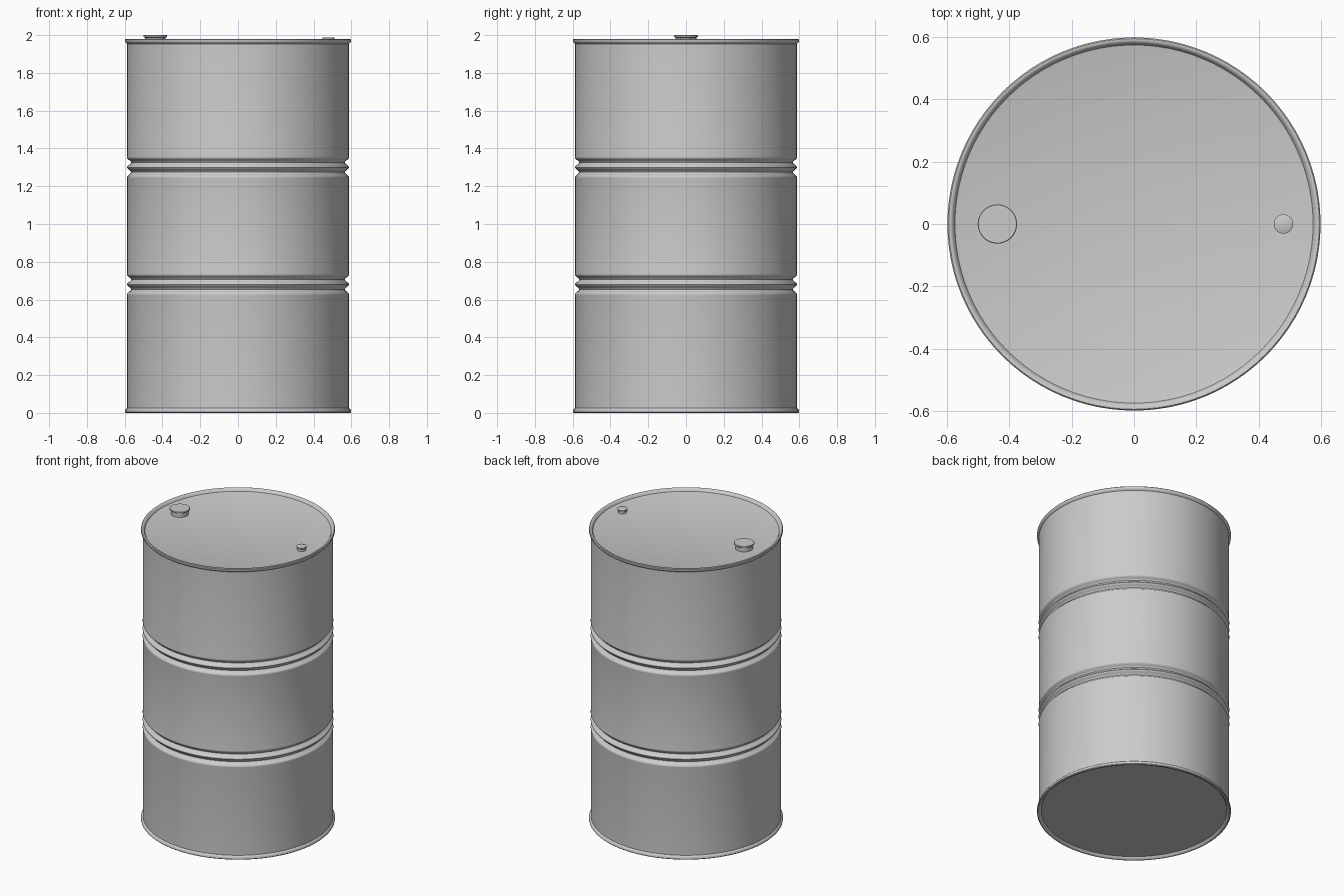
import bpy, bmesh, math

if "Cube" in bpy.data.objects:
    bpy.data.objects.remove(bpy.data.objects["Cube"])


def lathe(name, profile, x=0.0, sides=96):
    """Revolve an (r, z) profile, listed bottom to top, around a vertical axis."""
    bm = bmesh.new()
    rings = []
    for r, z in profile:
        if r == 0:
            rings.append([bm.verts.new((x, 0, z))])
        else:
            rings.append([bm.verts.new((x + r * math.cos(2 * math.pi * i / sides),
                                        r * math.sin(2 * math.pi * i / sides), z))
                          for i in range(sides)])
    for a, b in zip(rings, rings[1:]):
        for i in range(sides):
            j = (i + 1) % sides
            if len(a) == 1:
                bm.faces.new((a[0], b[j], b[i]))
            elif len(b) == 1:
                bm.faces.new((a[i], a[j], b[0]))
            else:
                bm.faces.new((a[i], a[j], b[j], b[i]))
    bmesh.ops.recalc_face_normals(bm, faces=bm.faces)
    mesh = bpy.data.meshes.new(name)
    bm.to_mesh(mesh)
    bm.free()
    obj = bpy.data.objects.new(name, mesh)
    bpy.context.collection.objects.link(obj)
    bpy.context.view_layer.objects.active = obj
    obj.select_set(True)
    bpy.ops.object.shade_smooth_by_angle(angle=math.radians(40))
    obj.select_set(False)
    return obj


R = 0.587


def hoop(z):
    """Double rolled groove with a rounded ridge between, centred at z."""
    pts = [(R, z - 0.058)]
    n = 20
    for i in range(n + 1):
        t = i / n
        depth = 0.022 * (1 - math.cos(4 * math.pi * t)) / 2
        pts.append((R + 0.001 - depth, z - 0.052 + 0.104 * t))
    pts.append((R, z + 0.058))
    return pts


# Drum shell: recessed base, bottom chime, two hoops, top chime, recessed lid
shell = [(0, 0.015), (0.572, 0.015), (0.58, 0.003), (0.585, 0), (0.594, 0),
         (0.598, 0.004), (0.598, 0.014), (0.594, 0.02), (R, 0.026)]
shell += hoop(0.68) + hoop(1.30)
shell += [(R, 1.954), (0.594, 1.96), (0.598, 1.966), (0.598, 1.976),
          (0.594, 1.98), (0.587, 1.98), (0.581, 1.976), (0.574, 1.962),
          (0.568, 1.96), (0, 1.96)]
lathe("drum_shell", shell)

# Large bung: narrow neck under a wider cap
lathe("large_bung", [(0, 1.95), (0.055, 1.95), (0.055, 1.986), (0.063, 1.991),
                     (0.063, 1.998), (0.061, 2.0), (0, 2.0)], x=-0.438, sides=48)

# Small vent bung
lathe("small_bung", [(0, 1.95), (0.027, 1.95), (0.027, 1.975), (0.031, 1.979),
                     (0.031, 1.986), (0.028, 1.988), (0, 1.988)], x=0.479, sides=32)
